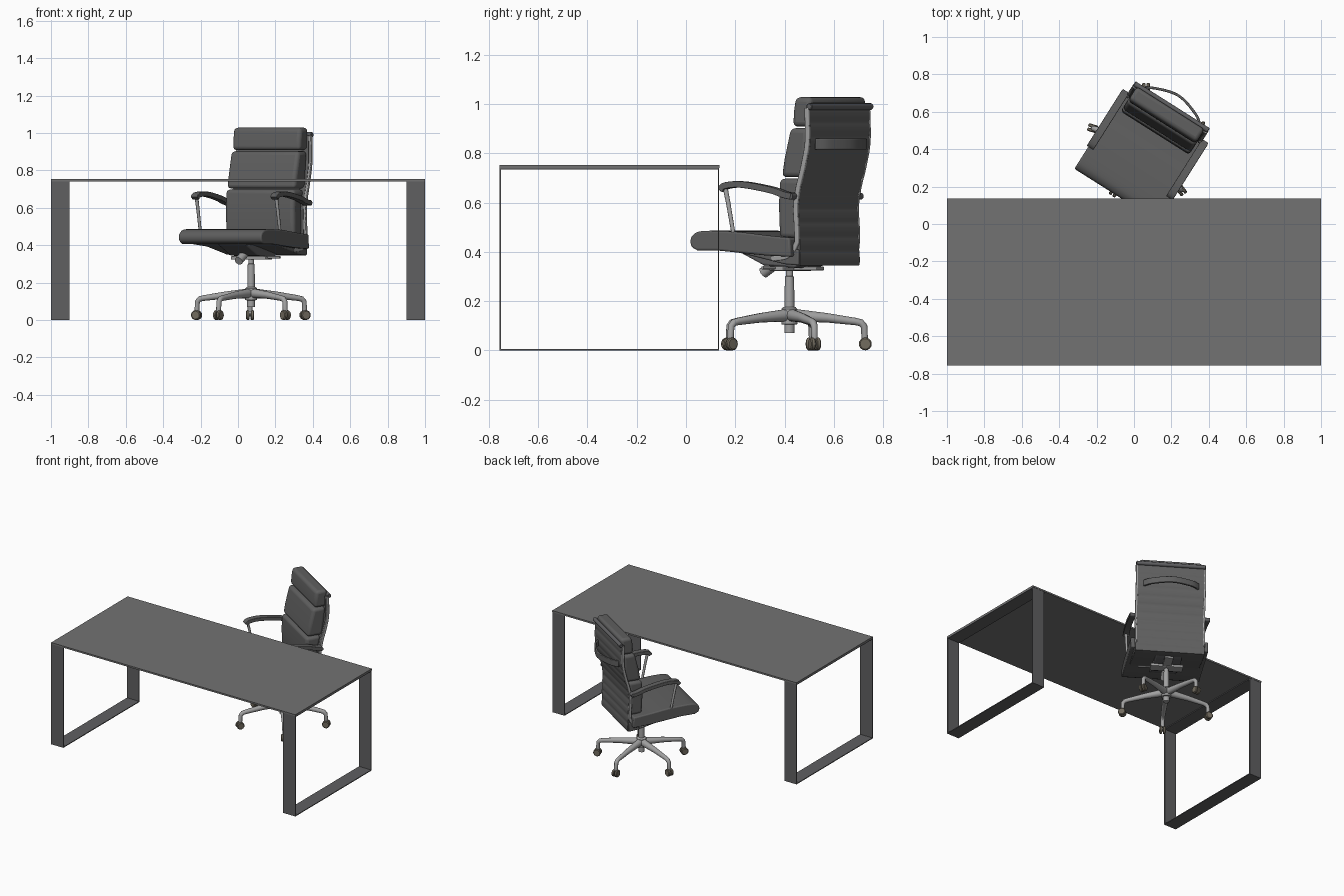
import bpy, bmesh, math
from mathutils import Matrix, Vector

if "Cube" in bpy.data.objects:
    bpy.data.objects.remove(bpy.data.objects["Cube"])

I = Matrix.Identity(4)
# Chair is built facing -y around its column, then turned and moved
CHAIR = Matrix.Translation((0.07, 0.42, 0)) @ Matrix.Rotation(math.radians(-32.3), 4, 'Z')


def colour(name, r, g, b):
    m = bpy.data.materials.new(name)
    m.diffuse_color = (r, g, b, 1)
    m.use_nodes = True
    m.node_tree.nodes["Principled BSDF"].inputs["Base Color"].default_value = m.diffuse_color
    return m


TOP = colour("desk_top_grey", 0.17, 0.17, 0.17)
FRAME = colour("frame_grey", 0.115, 0.115, 0.12)
LEATHER = colour("dark_leather", 0.115, 0.115, 0.115)
METAL = colour("metal", 0.36, 0.36, 0.36)
RUBBER = colour("caster_rubber", 0.17, 0.15, 0.115)


def finish(name, me, mat, M, bevel=0, segs=3, smooth=True):
    ob = bpy.data.objects.new(name, me)
    bpy.context.collection.objects.link(ob)
    ob.matrix_world = M
    me.materials.clear()
    me.materials.append(mat)
    if bevel:
        m = ob.modifiers.new("bevel", 'BEVEL')
        m.width, m.segments, m.limit_method = bevel, segs, 'ANGLE'
        m.angle_limit = math.radians(40)
    if smooth:
        bpy.ops.object.select_all(action='DESELECT')
        ob.select_set(True)
        bpy.context.view_layer.objects.active = ob
        bpy.ops.object.shade_smooth_by_angle(angle=math.radians(40))
    return ob


def prism(name, mat, prof, x0, x1, M=CHAIR, bevel=0, segs=3, smooth=True):
    """Extrude a closed (y, z) profile from x0 to x1."""
    bm = bmesh.new()
    f = bm.faces.new([bm.verts.new((x0, y, z)) for y, z in prof])
    r = bmesh.ops.extrude_face_region(bm, geom=[f])
    vs = [v for v in r['geom'] if isinstance(v, bmesh.types.BMVert)]
    bmesh.ops.translate(bm, verts=vs, vec=(x1 - x0, 0, 0))
    bmesh.ops.recalc_face_normals(bm, faces=bm.faces)
    me = bpy.data.meshes.new(name)
    bm.to_mesh(me)
    bm.free()
    return finish(name, me, mat, M, bevel, segs, smooth)


def box(name, mat, lo, hi, M=CHAIR, bevel=0, smooth=False):
    (a, b, c), (d, e, f) = lo, hi
    return prism(name, mat, [(b, c), (e, c), (e, f), (b, f)], a, d, M, bevel, 2, smooth)


def tube(name, mat, pts, radii, M=CHAIR, res=4):
    """Round tube through points, with a radius for each point."""
    cu = bpy.data.curves.new(name, 'CURVE')
    cu.dimensions, cu.bevel_depth, cu.bevel_resolution = '3D', 1, res
    cu.use_fill_caps = True
    sp = cu.splines.new('POLY')
    sp.points.add(len(pts) - 1)
    for p, co, r in zip(sp.points, pts, radii):
        p.co, p.radius = (*co, 1), r
    tmp = bpy.data.objects.new("tmp", cu)
    bpy.context.collection.objects.link(tmp)
    bpy.context.view_layer.update()
    me = bpy.data.meshes.new_from_object(tmp.evaluated_get(bpy.context.evaluated_depsgraph_get()))
    bpy.data.objects.remove(tmp)
    return finish(name, me, mat, M)


def curve(pts, n=6):
    """Catmull-Rom smoothing of a 2D path."""
    P = [Vector(p) for p in pts]
    P = [2 * P[0] - P[1]] + P + [2 * P[-1] - P[-2]]
    out = []
    for a, b, c, d in zip(P, P[1:], P[2:], P[3:]):
        for i in range(n):
            t = i / n
            out.append(0.5 * (2 * b + (c - a) * t + (2 * a - 5 * b + 4 * c - d) * t * t
                              + (3 * b - a - 3 * c + d) * t ** 3))
    return out + [P[-2]]


def strip(path, th):
    """Closed profile of a band of thickness th centred on a path."""
    left, right = [], []
    for i, p in enumerate(path):
        t = (path[min(i + 1, len(path) - 1)] - path[max(i - 1, 0)]).normalized()
        n = Vector((-t.y, t.x)) * th / 2
        left.append(p + n)
        right.append(p - n)
    return left + right[::-1]


# Desk: thin top on two closed flat-bar frames
box("desk_top", TOP, (-1, -0.757, 0.741), (1, 0.137, 0.753), I)
for side, x in (("left", -1), ("right", 0.9)):
    bm = bmesh.new()
    rings = []
    for xx in (x, x + 0.1):
        for d in (0, 0.006):
            rings.append([bm.verts.new((xx, y, z)) for y, z in (
                (-0.757 + d, d), (0.135 - d, d), (0.135 - d, 0.741 - d), (-0.757 + d, 0.741 - d))])
    for a, b in ((0, 1), (1, 3), (3, 2), (2, 0)):
        for k in range(4):
            j = (k + 1) % 4
            bm.faces.new((rings[a][k], rings[a][j], rings[b][j], rings[b][k]))
    bmesh.ops.recalc_face_normals(bm, faces=bm.faces)
    me = bpy.data.meshes.new("frame")
    bm.to_mesh(me)
    bm.free()
    finish(side + "_desk_frame", me, FRAME, I, smooth=False)

# Star base with five legs and twin casters
BASE = Matrix.Translation((0.07, 0.423, 0))
for k in range(5):
    M = BASE @ Matrix.Rotation(math.radians(91 + 72 * k), 4, 'Z')
    tube(f"base_leg_{k}", METAL, [(0.01, 0, 0.143), (0.15, 0, 0.132), (0.265, 0, 0.117), (0.287, 0, 0.112),
                                  (0.3, 0, 0.098), (0.303, 0, 0.045)],
         [0.026, 0.019, 0.015, 0.015, 0.014, 0.013], M)
    for s in (-1, 1):
        tube(f"caster_wheel_{k}", RUBBER, [(0.305, s * y, 0.026) for y in (0.003, 0.006, 0.017, 0.021)],
             [0.022, 0.026, 0.026, 0.021], M, 6)
    tube(f"caster_axle_{k}", METAL, [(0.305, -0.015, 0.026), (0.305, 0.015, 0.026)], [0.008] * 2, M)
tube("gas_column", METAL, [(0, 0, z) for z in (0.07, 0.105, 0.106, 0.168, 0.175, 0.176, 0.24, 0.3, 0.301, 0.34)],
     [0.021, 0.021, 0.033, 0.033, 0.026, 0.02, 0.02, 0.018, 0.015, 0.015], CHAIR, 6)

# Tilt mechanism under the seat
prism("mechanism_housing", FRAME, [(-0.2, 0.405), (-0.07, 0.345), (0.08, 0.335), (0.16, 0.36), (0.16, 0.40)],
      -0.09, 0.09, bevel=0.008)
box("mechanism_plate", METAL, (-0.11, -0.03, 0.322), (0.11, 0.04, 0.342), bevel=0.005)
box("mechanism_rear_bar", METAL, (-0.03, 0.0, 0.325), (0.03, 0.15, 0.34), bevel=0.004)
tube("tension_knob", METAL, [(0, -0.07, 0.35), (0, -0.125, 0.315)], [0.023, 0.023])
tube("tilt_lever", METAL, [(0.08, 0.0, 0.335), (0.19, -0.01, 0.335)], [0.006, 0.006])

# Seat cushion with rolled front, on a tapering pan
top = curve([(-0.28, 0.405), (-0.306, 0.42), (-0.313, 0.447), (-0.297, 0.472), (-0.25, 0.485),
             (-0.1, 0.482), (0.05, 0.467), (0.165, 0.457)], 4)
prism("seat_cushion", LEATHER, top + [(0.17, 0.38), (0.05, 0.385), (-0.18, 0.405)], -0.262, 0.262, bevel=0.008)
prism("seat_pan", LEATHER, [(-0.19, 0.41), (-0.1, 0.397), (0.02, 0.372), (0.12, 0.35), (0.19, 0.345), (0.19, 0.41)],
      -0.235, 0.235, bevel=0.006)

# Back shell: S-shaped sheet with shallow horizontal ribs
back = [(0.194, 0.345), (0.188, 0.5), (0.184, 0.58), (0.196, 0.66), (0.221, 0.75), (0.24, 0.85), (0.238, 0.985)]
spine = curve(back, 12)


def back_y(z):
    for a, b in zip(spine, spine[1:]):
        if a.y <= z <= b.y:
            return a.x + (b.x - a.x) * (z - a.y) / (b.y - a.y)
    return spine[-1].x


ribs, n = 11, 6
zs = [0.345 + 0.64 * i / (ribs * n) for i in range(ribs * n + 1)]
rear = [(back_y(z) - 0.001 + 0.004 * abs(math.sin(math.pi * i / n)) ** 0.5, z) for i, z in enumerate(zs)]
front = [(back_y(z) - 0.02, z) for z in zs[::n]]
prism("back_shell", LEATHER, rear + front[::-1], -0.225, 0.225)
tube("back_top_bar", FRAME, [(x, 0.243, 0.99) for x in (-0.235, -0.232, 0.232, 0.235)],
     [0.011, 0.014, 0.014, 0.011])

# Three stacked back cushions
prism("lower_back_cushion", LEATHER, [(0.085, 0.455), (0.08, 0.52), (0.078, 0.6), (0.084, 0.697), (0.19, 0.697),
                                      (0.168, 0.6), (0.172, 0.455)], -0.217, 0.217, bevel=0.02, segs=4)
prism("middle_back_cushion", LEATHER, [(0.092, 0.703), (0.105, 0.78), (0.135, 0.902), (0.225, 0.902),
                                       (0.205, 0.703)], -0.216, 0.216, bevel=0.02, segs=4)
prism("headrest_cushion", LEATHER, [(0.145, 0.908), (0.148, 0.97), (0.158, 1.028), (0.238, 1.028),
                                    (0.23, 0.908)], -0.214, 0.214, bevel=0.02, segs=4)

# Curved grab handle behind the back
bow = strip(curve([(-0.185, 0.24), (-0.13, 0.28), (0, 0.315), (0.13, 0.28), (0.185, 0.24)]), 0.014)
# (x, y) outline extruded upwards by swapping axes
SWAP = Matrix(((0, 1, 0, 0), (0, 0, 1, 0), (1, 0, 0, 0), (0, 0, 0, 1)))
prism("back_handle", LEATHER, bow, 0.815, 0.86, CHAIR @ SWAP, bevel=0.004)

# Side rails and armrests, mirrored
rail = [Vector((y - 0.008, z)) for y, z in spine if z > 0.43]
rail = curve([(0.06, 0.372), (0.13, 0.38), (0.165, 0.405)], 4) + rail
arm = curve([(-0.165, 0.65), (-0.148, 0.667), (-0.09, 0.674), (-0.02, 0.668), (0.08, 0.65), (0.135, 0.633),
             (0.175, 0.625)], 5)
for side, s in (("left", -1), ("right", 1)):
    prism(side + "_back_rail", METAL, strip(rail, 0.02), s * 0.222, s * 0.237, bevel=0.004)
    prism(side + "_armrest", LEATHER, strip(arm, 0.026), s * 0.23, s * 0.272, bevel=0.01)
    tube(side + "_arm_strut", METAL, [(s * 0.252, -0.148, 0.655), (s * 0.252, -0.135, 0.6),
                                      (s * 0.252, -0.105, 0.45), (s * 0.24, -0.08, 0.40)],
         [0.01, 0.009, 0.008, 0.008])
    tube(side + "_arm_bolt", FRAME, [(s * 0.22, 0.172, 0.626), (s * 0.27, 0.172, 0.626)], [0.014, 0.014])
